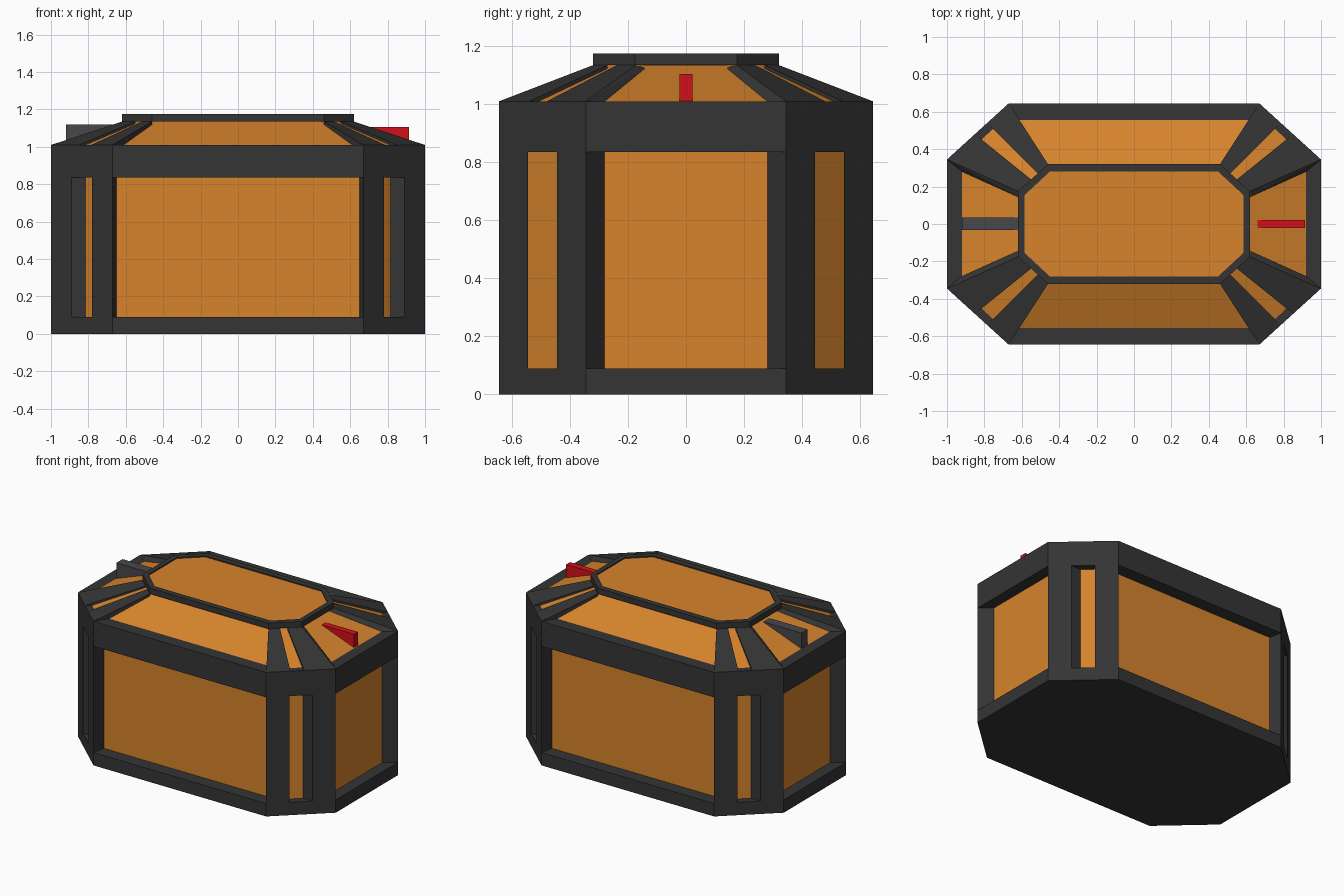
import bpy, bmesh

if "Cube" in bpy.data.objects:
    bpy.data.objects.remove(bpy.data.objects["Cube"])


def material(name, rgb):
    m = bpy.data.materials.new(name)
    m.diffuse_color = (*rgb, 1)
    m.use_nodes = True
    m.node_tree.nodes["Principled BSDF"].inputs["Base Color"].default_value = m.diffuse_color
    return m


DARK = material("dark_grey", (0.035, 0.035, 0.035))
MID = material("mid_grey", (0.065, 0.065, 0.07))
ORANGE = material("orange", (0.68, 0.23, 0.025))
RED = material("red", (0.65, 0.005, 0.01))


def finish(name, bm, mat):
    bmesh.ops.recalc_face_normals(bm, faces=bm.faces)
    me = bpy.data.meshes.new(name)
    bm.to_mesh(me)
    bm.free()
    me.materials.append(mat)
    ob = bpy.data.objects.new(name, me)
    bpy.context.collection.objects.link(ob)
    return ob


def around(quad):
    """Full outline from the points of the +x +y quarter (ordered front-to-side)."""
    r = quad[::-1]
    return (r + [(-x, y) for x, y in quad] + [(-x, -y) for x, y in r]
            + [(x, -y) for x, y in quad])


def loft(name, low, high, z0, z1, mat):
    bm = bmesh.new()
    a = [bm.verts.new((x, y, z0)) for x, y in low]
    b = [bm.verts.new((x, y, z1)) for x, y in high]
    n = len(a)
    for i in range(n):
        j = (i + 1) % n
        bm.faces.new((a[i], a[j], b[j], b[i]))
    bm.faces.new(a[::-1])
    bm.faces.new(b)
    return finish(name, bm, mat)


def ring(name, outer, inner, z0, z1, mat):
    bm = bmesh.new()
    loops = [[bm.verts.new((x, y, z)) for x, y in pts]
             for pts, z in ((outer, z0), (outer, z1), (inner, z1), (inner, z0))]
    n = len(outer)
    for k in range(4):
        p, q = loops[k], loops[(k + 1) % 4]
        for i in range(n):
            j = (i + 1) % n
            bm.faces.new((p[i], p[j], q[j], q[i]))
    return finish(name, bm, mat)


def hull(name, pts, mat):
    bm = bmesh.new()
    vs = [bm.verts.new(p) for p in pts]
    bmesh.ops.convex_hull(bm, input=vs)
    bmesh.ops.dissolve_limit(bm, angle_limit=0.01, verts=bm.verts, edges=bm.edges)
    return finish(name, bm, mat)


def box(name, x0, x1, y0, y1, z0, z1, mat):
    return loft(name, [(x0, y0), (x1, y0), (x1, y1), (x0, y1)],
                [(x0, y0), (x1, y0), (x1, y1), (x0, y1)], z0, z1, mat)


Z_SILL, Z_HEAD, Z_RIM, Z_CAP, Z_TOP = 0.09, 0.835, 1.01, 1.135, 1.175

# Base slab and header slab
outline = around([(0.67, 0.645), (1.0, 0.345)])
loft("base_slab", outline, outline, 0, Z_SILL, DARK)
loft("header_band", outline, outline, Z_HEAD, Z_RIM, DARK)

# Recessed wall panels
core = around([(0.65, 0.555), (0.705, 0.545), (0.815, 0.445), (0.92, 0.28)])
loft("wall_panels", core, core, Z_SILL, Z_HEAD, ORANGE)

# Sloped roof panels
roof_low = around([(0.62, 0.555), (0.755, 0.507), (0.815, 0.452), (0.92, 0.28)])
roof_high = around([(0.44, 0.285), (0.485, 0.25), (0.525, 0.215), (0.58, 0.14)])
loft("roof_panels", roof_low, roof_high, Z_RIM, Z_CAP, ORANGE)

# Top rim and lid panel
rim_in = around([(0.45, 0.28), (0.585, 0.155)])
ring("top_rim", around([(0.46, 0.32), (0.62, 0.175)]), rim_in, Z_CAP, Z_TOP, DARK)
loft("lid_panel", rim_in, rim_in, Z_CAP - 0.01, Z_TOP - 0.008, ORANGE)

# Paired corner posts and roof struts, mirrored to all four corners
post_a = [(0.67, 0.645), (0.78, 0.545), (0.705, 0.545), (0.65, 0.555)]
post_b = [(1.0, 0.345), (0.92, 0.28), (0.815, 0.445), (0.89, 0.445)]
strut_a = [(0.67, 0.645, Z_RIM), (0.785, 0.54, Z_RIM),
           (0.515, 0.27, Z_CAP), (0.46, 0.32, Z_CAP),
           (0.515, 0.27, Z_RIM), (0.46, 0.32, Z_RIM)]
strut_b = [(0.85, 0.48, Z_RIM), (1.0, 0.345, Z_RIM),
           (0.55, 0.238, Z_CAP), (0.62, 0.175, Z_CAP),
           (0.55, 0.238, Z_RIM), (0.92, 0.28, Z_RIM), (0.61, 0.14, 1.125)]
for sx, h in ((1, "right"), (-1, "left")):
    for sy, d in ((1, "back"), (-1, "front")):
        tag = f"{d}_{h}"
        for n, p in (("long_side", post_a), ("short_side", post_b)):
            q = [(sx * x, sy * y) for x, y in p]
            loft(f"post_{n}_{tag}", q, q, Z_SILL, Z_HEAD, DARK)
        for n, p in (("long_side", strut_a), ("short_side", strut_b)):
            hull(f"roof_strut_{n}_{tag}", [(sx * x, sy * y, z) for x, y, z in p], DARK)

# Fins on the two short roof slopes
box("red_fin", 0.63, 0.915, -0.022, 0.022, Z_RIM, 1.105, RED)
box("grey_fin", -0.92, -0.61, -0.033, 0.035, Z_RIM, 1.12, MID)
